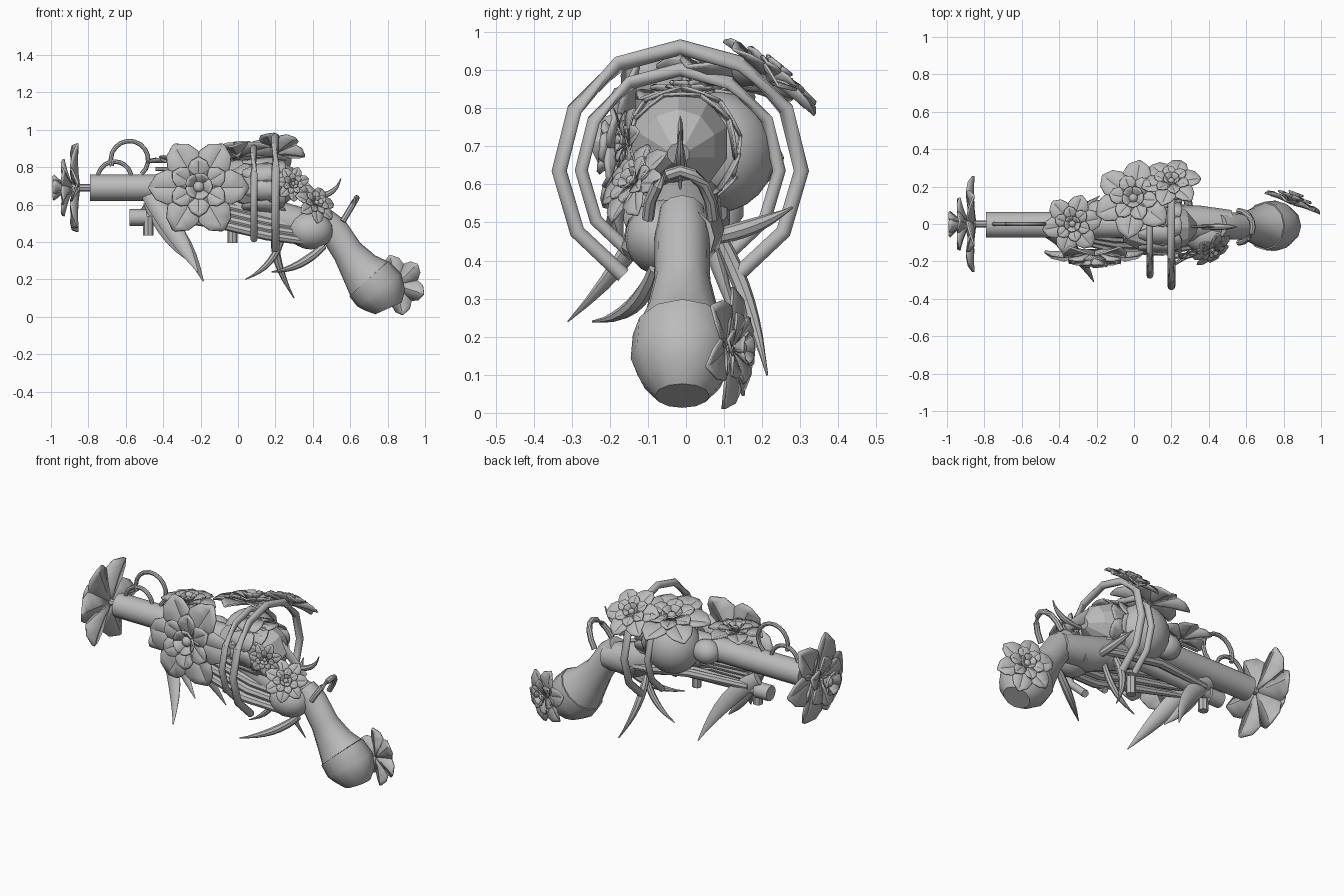
import bpy, bmesh, math
from mathutils import Vector, Matrix

cube = bpy.data.objects.get("Cube")
if cube:
    bpy.data.objects.remove(cube, do_unlink=True)

grey = bpy.data.materials.new("plain_grey")
grey.use_nodes = True
grey.diffuse_color = (0.5, 0.5, 0.5, 1)
grey.node_tree.nodes["Principled BSDF"].inputs["Base Color"].default_value = (0.5, 0.5, 0.5, 1)


def finish(bm, name, angle=40):
    bmesh.ops.recalc_face_normals(bm, faces=bm.faces)
    mesh = bpy.data.meshes.new(name)
    bm.to_mesh(mesh)
    bm.free()
    mesh.materials.append(grey)
    ob = bpy.data.objects.new(name, mesh)
    bpy.context.collection.objects.link(ob)
    bpy.ops.object.select_all(action='DESELECT')
    ob.select_set(True)
    bpy.context.view_layer.objects.active = ob
    bpy.ops.object.shade_smooth_by_angle(angle=math.radians(angle))
    return ob


def tube(name, path, radii, sides=10, flat=1.0, angle=40):
    """Capped tube through the path; flat squeezes it along its second axis."""
    pts = [Vector(p) for p in path]
    if not isinstance(radii, (list, tuple)):
        radii = [radii] * len(pts)
    bm = bmesh.new()
    rings = []
    for i, p in enumerate(pts):
        d = (pts[min(i + 1, len(pts) - 1)] - pts[max(i - 1, 0)]).normalized()
        ref = Vector((0, 1, 0)) if abs(d.y) < 0.8 else Vector((1, 0, 0))
        u = ref.cross(d).normalized()
        v = d.cross(u)
        rings.append([bm.verts.new(p + radii[i] * (u * math.cos(a) + v * flat * math.sin(a)))
                      for a in (2 * math.pi * k / sides for k in range(sides))])
    for a, b in zip(rings, rings[1:]):
        for k in range(sides):
            n = (k + 1) % sides
            bm.faces.new((a[k], a[n], b[n], b[k]))
    bm.faces.new(rings[0])
    bm.faces.new(rings[-1])
    return finish(bm, name, angle)


def ball(name, loc, size, segs=20):
    bm = bmesh.new()
    bmesh.ops.create_uvsphere(bm, u_segments=segs, v_segments=segs // 2, radius=1,
                              matrix=Matrix.Translation(loc) @ Matrix.Diagonal((*size, 1)))
    return finish(bm, name)


def add_petal(bm, frame, length, width, lift, turn, start):
    """Cupped, pointed leaf pushed outward from the flower axis."""
    spin = frame @ Matrix.Rotation(turn, 4, 'Z')
    rows = []
    for t, w in ((0, 0.3), (0.3, 0.8), (0.62, 1), (0.85, 0.72), (1, 0.08)):
        r = start + t * length * math.cos(lift)
        h = t * length * math.sin(lift) - 0.12 * length * t * t
        rows.append([bm.verts.new(spin @ Vector((r, s * w * width / 2, h + 0.18 * width * w * s * s)))
                     for s in (-1, 0, 1)])
    for a, b in zip(rows, rows[1:]):
        for k in (0, 1):
            bm.faces.new((a[k], a[k + 1], b[k + 1], b[k]))


def flower(name, loc, normal, radius, count=6, twist=0.0, depth=0.04):
    frame = Matrix.Translation(loc) @ Vector(normal).to_track_quat('Z', 'Y').to_matrix().to_4x4()
    bm = bmesh.new()
    # outer, middle and inner rows of petals, stacked along the axis
    for row, (size, lift, n) in enumerate(((1, 0.15, count), (0.62, 0.42, count), (0.36, 0.9, 5))):
        level = frame @ Matrix.Translation((0, 0, row * depth * radius))
        for k in range(n):
            add_petal(bm, level, radius * size * 0.97, radius * size * 4.2 / n, lift,
                      twist + (k + row * 0.5) * 2 * math.pi / n, radius * 0.05)
    ob = finish(bm, name, 30)
    mod = ob.modifiers.new("thickness", 'SOLIDIFY')
    mod.thickness = radius * 0.045
    mod.offset = 0
    ball(name + "_heart", frame @ Vector((0, 0, radius * (0.08 + 2 * depth))), [radius * 0.12] * 3, 10)


def arc(centre, radius, a0, a1, n, plane):
    out = []
    for k in range(n + 1):
        a = math.radians(a0 + (a1 - a0) * k / n)
        c, s = radius * math.cos(a), radius * math.sin(a)
        out.append(Vector(centre) + (Vector((c, 0, s)) if plane == 'xz' else Vector((0, c, s))))
    return out


# Barrels
tube("barrel", [(-0.79, -0.005, 0.69), (0.2, -0.005, 0.69)], 0.07, 14)
tube("barrel_tip", [(-0.88, 0, 0.69), (-0.78, 0, 0.69)], 0.02, 8)
tube("lower_barrel", [(-0.58, 0.02, 0.53), (-0.49, 0.02, 0.53)], 0.045, 12)
tube("lower_stem", [(-0.5, 0.02, 0.53), (0, 0.04, 0.53), (0.4, 0.03, 0.44)], [0.03, 0.035, 0.05])
for i, (x, y, z) in enumerate(((-0.48, 0, 0.49), (-0.03, -0.06, 0.45))):
    tube(f"lower_peg_{i}", [(x, y, z + 0.05), (x, y, z - 0.055)], 0.027, 8)

# Arches along the top of the barrel
tube("front_arch", arc((-0.66, 0, 0.74), 0.09, 0, 180, 10, 'xz'), 0.012, 8)
tube("rear_arch", arc((-0.58, 0, 0.84), 0.10, -50, 200, 12, 'xz'), 0.012, 8)
tube("top_rail", [(-0.44, 0, 0.79), (-0.3, 0, 0.79)], 0.01, 6)

# Main body and swollen grip
tube("body", [(-0.12, 0, 0.62), (0.12, 0, 0.56), (0.34, 0, 0.48), (0.52, 0, 0.46)],
     [0.05, 0.09, 0.1, 0.075], 12)
ball("grip_bulb", (0.39, -0.06, 0.46), (0.12, 0.1, 0.1))
ball("back_globe", (0.025, 0.085, 0.685), (0.158, 0.15, 0.158), 24)
ball("small_globe", (-0.18, 0.06, 0.69), (0.08, 0.07, 0.07))
tube("rear_bud", [(-0.06, -0.03, 0.7), (0.06, -0.03, 0.7), (0.2, -0.02, 0.71), (0.27, -0.02, 0.7), (0.33, -0.02, 0.68)],
     [0.07, 0.13, 0.135, 0.1, 0.03], 10, angle=20)

# Scales wrapped around the bud
bm = bmesh.new()
bud_frame = Matrix.Translation((0.02, -0.01, 0.7)) @ Matrix.Rotation(math.pi / 2, 4, 'Y')
for row in range(2):
    for k in range(9):
        add_petal(bm, bud_frame @ Matrix.Translation((0, 0, row * 0.06)), 0.2, 0.12, 1.5,
                  (k + row / 2) * 2 * math.pi / 9, 0.14 - row * 0.012)
scales = finish(bm, "bud_scales", 25)
scales.modifiers.new("thickness", 'SOLIDIFY').thickness = 0.008

# Stock: slim neck flaring into a faceted knob
tube("stock", [(0.45, -0.01, 0.52), (0.51, -0.01, 0.465), (0.585, -0.01, 0.35), (0.65, -0.01, 0.26), (0.7, -0.01, 0.205)],
     [0.07, 0.08, 0.082, 0.108, 0.136], 12, 0.9)
tube("stock_knob", [(0.7, -0.01, 0.205), (0.755, -0.01, 0.143), (0.785, -0.01, 0.09), (0.805, -0.01, 0.045)],
     [0.141, 0.147, 0.122, 0.078], 12, 0.92)
loop = [(0.56 + 0.075 * math.sin(a), -0.015 + 0.085 * math.cos(a), 0.51 + 0.125 * math.sin(a))
        for a in (math.pi * k / 8 for k in range(9))]
tube("stock_loop", loop, 0.016, 8)

# Two open hoops around the body
tube("large_hoop", arc((0.2, -0.015, 0.642), 0.318, -62, 242, 10, 'yz'), 0.021, 10, angle=50)
tube("small_hoop", arc((0.085, -0.015, 0.642), 0.26, -62, 242, 10, 'yz'), 0.018, 10, angle=50)

# Vines running under the barrel
for i in range(4):
    y, z = -0.045 - 0.025 * i, 0.63 - 0.035 * i
    tube(f"right_vine_{i}",
         [(-0.38, y * 0.6, z), (-0.1, y * 1.1, z - 0.03), (0.15, y * 1.2, z - 0.09), (0.42, y * 0.8, z - 0.13)],
         [0.015, 0.024, 0.026, 0.02], 8)
tube("left_vine", [(-0.45, 0.05, 0.55), (-0.1, 0.09, 0.55), (0.2, 0.09, 0.5), (0.42, 0.06, 0.46)],
     [0.02, 0.025, 0.025, 0.02], 8)


# Curved leaves, thorns and hooks
def thorn(name, a, mid, b, r, flat=0.5):
    a, mid, b = Vector(a), Vector(mid), Vector(b)
    ts = [k / 8 for k in range(9)]
    tube(name, [a * (1 - t) ** 2 + mid * 2 * t * (1 - t) + b * t * t for t in ts],
         [max(0.003, r * (0.6 + 1.6 * t) * (1 - t)) for t in ts], 8, flat)


thorn("left_long_leaf", (-0.5, 0.03, 0.6), (-0.3, 0.05, 0.47), (-0.185, 0.15, 0.19), 0.065)
thorn("right_long_leaf", (-0.48, -0.04, 0.66), (-0.32, -0.1, 0.44), (-0.215, -0.31, 0.24), 0.07)
thorn("middle_leaf", (-0.48, 0, 0.62), (-0.38, 0, 0.42), (-0.25, -0.05, 0.29), 0.05)
thorn("thorn_0", (0.24, 0.04, 0.44), (0.2, 0.05, 0.27), (0.04, 0.05, 0.2), 0.025, 1)
thorn("thorn_1", (0.2, 0.09, 0.46), (0.18, 0.17, 0.3), (0.3, 0.213, 0.1), 0.03, 1)
thorn("thorn_2", (0.46, -0.08, 0.38), (0.33, -0.12, 0.25), (0.18, -0.245, 0.24), 0.03, 1)
thorn("hook_0", (0.36, -0.015, 0.64), (0.52, -0.015, 0.63), (0.55, -0.015, 0.74), 0.022, 1)
thorn("hook_1", (0.3, 0.06, 0.46), (0.28, 0.18, 0.48), (0.24, 0.28, 0.54), 0.03, 1)
tube("rear_fin", [(0.27, -0.015, 0.76), (0.35, -0.015, 0.7), (0.46, -0.015, 0.6)], [0.035, 0.03, 0.02], 8, 0.25)

# Blossoms
flower("muzzle_flower", (-0.85, 0, 0.69), (-1, 0, 0), 0.255, 6, 0.1, 0.15)
flower("side_flower", (-0.21, -0.14, 0.69), (0, -1, 0.1), 0.265, 6, 0.0)
flower("grip_flower", (0.41, -0.13, 0.6), (0.5, -0.7, 0.5), 0.12, 7)
flower("little_flower", (0.29, -0.15, 0.71), (0.3, -1, 0.1), 0.095, 7, 0.3)
flower("barrel_flower", (-0.33, 0, 0.82), (0, 0, 1), 0.16, 6, 0.2)
flower("crown_flower", (0, 0.13, 0.855), (-0.1, 0.25, 1), 0.215, 6)
flower("hoop_flower", (0.2, 0.215, 0.875), (0, 0.65, 0.8), 0.16, 6, 0.2)
flower("stock_flower", (0.845, 0.105, 0.17), (0.35, 0.93, 0), 0.162, 6, 0.3, 0.08)
